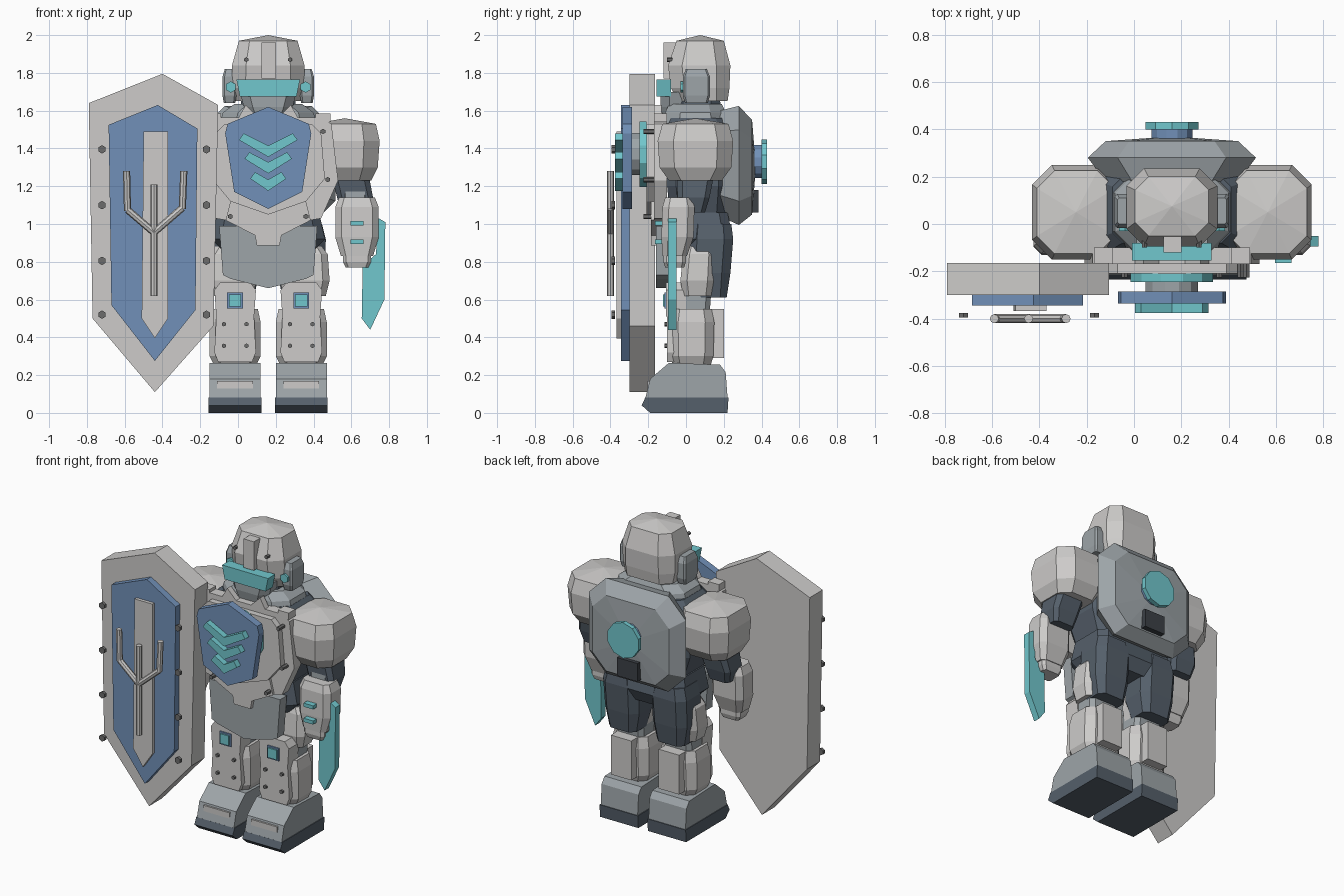
import bpy, math
from mathutils import Vector

C = 0.16  # body centre line in x


def material(name, rgb):
    m = bpy.data.materials.new(name)
    m.diffuse_color = (*rgb, 1)
    return m


LIGHT = material("light_grey", (0.61, 0.60, 0.59))
MID = material("steel_grey", (0.34, 0.375, 0.395))
DARK = material("slate", (0.09, 0.115, 0.145))
BLACK = material("dark_slate", (0.045, 0.052, 0.062))
BLUE = material("blue", (0.165, 0.28, 0.48))
CYAN = material("cyan", (0.165, 0.57, 0.61))
BOLT = material("bolt_grey", (0.15, 0.15, 0.15))


def mesh(name, verts, faces, mat):
    me = bpy.data.meshes.new(name)
    me.from_pydata(verts, [], faces)
    me.materials.append(mat)
    ob = bpy.data.objects.new(name, me)
    bpy.context.collection.objects.link(ob)
    # consistent outward normals
    import bmesh
    bm = bmesh.new()
    bm.from_mesh(me)
    bmesh.ops.recalc_face_normals(bm, faces=bm.faces)
    bm.to_mesh(me)
    bm.free()
    return ob


def stack(name, mat, rings, ch=0.3, cap=0.0, along_y=False):
    """Loft chamfered rectangles (t, half_a, half_b, centre_a, centre_b); cap raises a peak."""
    v, f = [], []
    for t, a, b, ca, cb in rings:
        k = ch * min(a, b)
        for x, y in ((a, -b + k), (a, b - k), (a - k, b), (-a + k, b),
                     (-a, b - k), (-a, -b + k), (-a + k, -b), (a - k, -b)):
            v.append((ca + x, t, cb + y) if along_y else (ca + x, cb + y, t))
    for r in range(len(rings) - 1):
        for i in range(8):
            j = (i + 1) % 8
            f.append((r * 8 + i, r * 8 + j, r * 8 + 8 + j, r * 8 + 8 + i))
    f.append(tuple(range(8)))
    n = len(v) - 8
    if cap:
        t, a, b, ca, cb = rings[-1]
        v.append((ca, t + cap, cb) if along_y else (ca, cb, t + cap))
        f += [(n + i, n + (i + 1) % 8, n + 8) for i in range(8)]
    else:
        f.append(tuple(range(n, n + 8)))
    return mesh(name, v, f, mat)


def prism(name, mat, pts, d0, d1, axis="y"):
    """Extrude an outline: xz outline along y, or yz outline along x."""
    n = len(pts)
    put = (lambda p, d: (p[0], d, p[1])) if axis == "y" else (lambda p, d: (d, p[0], p[1]))
    v = [put(p, d0) for p in pts] + [put(p, d1) for p in pts]
    f = [tuple(range(n)), tuple(range(n, 2 * n))]
    f += [(i, (i + 1) % n, n + (i + 1) % n, n + i) for i in range(n)]
    return mesh(name, v, f, mat)


def box(name, mat, x0, x1, y0, y1, z0, z1):
    return prism(name, mat, [(x0, z0), (x1, z0), (x1, z1), (x0, z1)], y0, y1)


def disc(name, mat, x, z, r, y0, y1, n=10):
    pts = [(x + r * math.cos(2 * math.pi * (i + .5) / n),
            z + r * math.sin(2 * math.pi * (i + .5) / n)) for i in range(n)]
    return prism(name, mat, pts, y0, y1)


def sym(half):
    """Mirror a half outline (offsets from the body centre, top to bottom)."""
    return [(C + x, z) for x, z in half] + [(C - x, z) for x, z in reversed(half) if x]


def rod(name, mat, a, b, r):
    a, b = Vector(a), Vector(b)
    bpy.ops.mesh.primitive_cylinder_add(vertices=8, radius=r, depth=(b - a).length, location=(a + b) / 2)
    ob = bpy.context.object
    ob.rotation_euler = (b - a).to_track_quat("Z", "Y").to_euler()
    ob.name = name
    ob.data.materials.append(mat)


# Helmet and face
stack("helmet", LIGHT, [(1.65, .175, .13, C, .09), (1.72, .19, .155, C, .075), (1.84, .192, .165, C, .07),
                        (1.97, .155, .125, C, .075)], .45, .03)
stack("chin", MID, [(1.55, .10, .10, C, -.02), (1.62, .13, .12, C, -.015), (1.70, .15, .12, C, -.015)], .4)
stack("neck", DARK, [(1.48, .17, .14, C, .05), (1.67, .14, .12, C, .06)], .4)
stack("collar", MID, [(1.52, .26, .17, C, .05), (1.59, .24, .16, C, .05), (1.635, .18, .14, C, .05)], .5)
prism("visor", CYAN, sym([(.168, 1.765), (.15, 1.675)]), -.155, -.08)
box("helmet_crest", LIGHT, .125, .2, -.12, -.05, 1.77, 1.96)
for s in (-1, 1):
    x = C + s * .205
    stack("ear_guard", MID, [(1.64, .03, .06, x, .055), (1.68, .037, .072, x, .055),
                             (1.78, .037, .072, x, .055), (1.82, .025, .055, x, .055)])
    disc("ear_light", CYAN, C + s * .198, 1.725, .03, -.03, .0, 6)
    disc("helmet_bolt", BOLT, C + s * .115, 1.87, .012, -.1, -.07, 6)
    prism("collar_point", LIGHT, [(C + s * .05, 1.56), (C + s * .12, 1.63), (C + s * .17, 1.54)], -.17, -.13)
    box("chest_clip", LIGHT, C + s * .29 - .04, C + s * .29 + .04, -.17, -.10, 1.54, 1.585)

# Torso
stack("torso", DARK, [(1.0, .24, .14, C, .06), (1.2, .31, .16, C, .06), (1.5, .31, .17, C, .06),
                      (1.56, .25, .14, C, .06)])
prism("chest_plate", LIGHT, sym([(.28, 1.565), (.335, 1.53), (.37, 1.23), (.28, 1.03), (0, .98)]), -.17, -.10)
prism("chest_front", LIGHT, sym([(.23, 1.53), (.28, 1.48), (.30, 1.24), (.2, 1.12), (0, 1.05)]), -.21, -.17)
prism("belly_plate", LIGHT, sym([(.19, 1.16), (.225, 1.02), (.07, .94), (.06, .885)]), -.185, -.12)
disc("chest_core", CYAN, C, 1.37, .18, -.245, -.21, 12)
disc("core_ring", MID, C, 1.37, .115, -.285, -.245, 12)
prism("chest_emblem", BLUE, sym([(0, 1.62), (.215, 1.53), (.228, 1.48), (.18, 1.17), (0, 1.08)]), -.335, -.285)
for z, w in ((1.48, .155), (1.38, .125), (1.275, .095)):
    d = w * .42
    prism("chevron", CYAN, sym([(w - .025, z), (w, z - .035), (0, z - .06 - d)])
          + [(C - w + .025, z), (C, z - d)][1:], -.375, -.335)
for s in (-1, 1):
    for x, z in ((.29, 1.49), (.315, 1.235), (.2, 1.04)):
        disc("chest_bolt", BOLT, C + s * x, z, .014, -.225, -.16, 6)

# Backpack
stack("backpack", MID, [(.18, .28, .28, C, 1.32), (.28, .355, .315, C, 1.31), (.35, .28, .25, C, 1.30)],
      .4, .02, True)
disc("pack_ring", BLUE, C, 1.33, .09, .35, .40, 12)
disc("pack_light", CYAN, C, 1.33, .118, .40, .43)
box("pack_vent", BLACK, C - .075, C + .075, .34, .385, 1.06, 1.18)

# Waist and hips
stack("waist", DARK, [(.84, .22, .13, C, .08), (.92, .30, .17, C, .08), (1.06, .27, .15, C, .07)])
prism("hip_plate", MID, sym([(.26, .99), (.24, .73), (.20, .71), (0, .66)]), -.16, -.09)

for s in (-1, 1):
    # Arms
    x = C + s * .405
    stack("shoulder", LIGHT, [(1.23, .14, .14, x, .05), (1.30, .175, .19, x, .05), (1.44, .185, .20, x, .05),
                              (1.53, .165, .175, x, .05)], .45, .03)
    x = C + s * .46
    stack("upper_arm", DARK, [(1.06, .075, .07, x, .03), (1.14, .095, .085, x, .04),
                              (1.27, .10, .10, x - s * .03, .05)])
    stack("elbow", MID, [(1.09, .07, .07, x, .02), (1.2, .075, .075, x, .03)])
    x = C + s * .47
    stack("forearm", LIGHT, [(.83, .085, .065, x, -.06), (.93, .115, .085, x, -.045), (1.09, .115, .085, x, -.04),
                             (1.14, .095, .07, x, -.04)], .4)
    stack("hand", LIGHT, [(.77, .06, .05, x, -.06), (.80, .075, .06, x, -.06), (.84, .075, .06, x, -.06)])
    # Legs
    x = C + s * .175
    stack("thigh", DARK, [(.61, .10, .085, x, .13), (.74, .125, .115, x, .12), (.92, .13, .12, x, .13),
                          (1.0, .11, .11, x, .13)], .4)
    stack("thigh_guard", LIGHT, [(.62, .115, .075, x + s * .015, .06), (.70, .13, .09, x + s * .02, .06),
                                 (.84, .125, .085, x + s * .015, .07), (.88, .10, .07, x + s * .01, .07)], .4)
    stack("shin", LIGHT, [(.25, .11, .10, x, .03), (.30, .135, .115, x, .03), (.48, .135, .12, x, .03),
                          (.55, .12, .105, x, .03)], .4)
    stack("knee_joint", MID, [(.52, .10, .085, x, .04), (.66, .10, .085, x, .05)])
    box("calf_plate", LIGHT, x - .075, x + .075, .13, .2, .29, .55)
    prism("shin_plate", LIGHT, [(x - .09, .27), (x + .09, .27), (x + .11, .32), (x + .10, .51),
                                (x - .10, .51), (x - .11, .32)], -.10, -.05)
    prism("knee_plate", LIGHT, [(x - .10, .51), (x + .10, .51), (x + .11, .65), (x + .08, .69),
                                (x - .08, .69), (x - .11, .65)], -.105, 0)
    box("knee_frame", BLUE, x - .042, x + .042, -.113, -.10, .553, .637)
    box("knee_light", CYAN, x - .032, x + .032, -.122, -.10, .563, .627)
    for dx in (-.06, .06):
        for z in (.355, .47):
            disc("shin_bolt", BOLT, x + dx, z, .012, -.115, -.09, 6)
    # Feet
    prism("foot", MID, [(-.215, .08), (-.19, .18), (-.09, .265), (.18, .255), (.21, .215), (.22, .08)],
          x - .135, x + .135, "x")
    prism("sole", DARK, [(-.235, .04), (-.19, 0), (.22, 0), (.225, .082), (-.215, .082)], x - .14, x + .14, "x")
    box("toe_bar", LIGHT, x - .095, x + .095, -.205, -.17, .13, .168)

# Forearm lights and blade on the free arm
for z in (.905, 1.005):
    box("forearm_light", CYAN, .595, .665, -.165, -.11, z - .012, z + .012)
prism("blade", CYAN, [(.745, 1.03), (.78, 1.01), (.775, .60), (.70, .44), (.655, .50), (.66, .78), (.73, .84)],
      -.095, -.05)

# Shield
prism("shield", LIGHT, [(-.4, 1.795), (-.79, 1.64), (-.77, .50), (-.44, .11), (-.13, .46), (-.105, 1.63)],
      -.30, -.165)
prism("shield_panel", BLUE, [(-.425, 1.63), (-.685, 1.525), (-.67, .57), (-.44, .275), (-.225, .545),
                             (-.215, 1.505)], -.345, -.30)
prism("shield_bar", LIGHT, [(-.5, 1.49), (-.37, 1.49), (-.37, .50), (-.44, .395), (-.51, .50)], -.367, -.345)
fork = [((-.445, .62), (-.445, 1.21)), ((-.445, .955), (-.585, 1.075)), ((-.585, 1.07), (-.59, 1.28)),
        ((-.445, .955), (-.295, 1.085)), ((-.295, 1.08), (-.287, 1.28))]
for a, b in fork:
    rod("shield_fork", LIGHT, (a[0], -.40, a[1]), (b[0], -.40, b[1]), .019)
for x in (-.72, -.167):
    for z in (.52, .805, 1.10, 1.395):
        disc("shield_bolt", BOLT, x, z, .022, -.395, -.375, 6)
